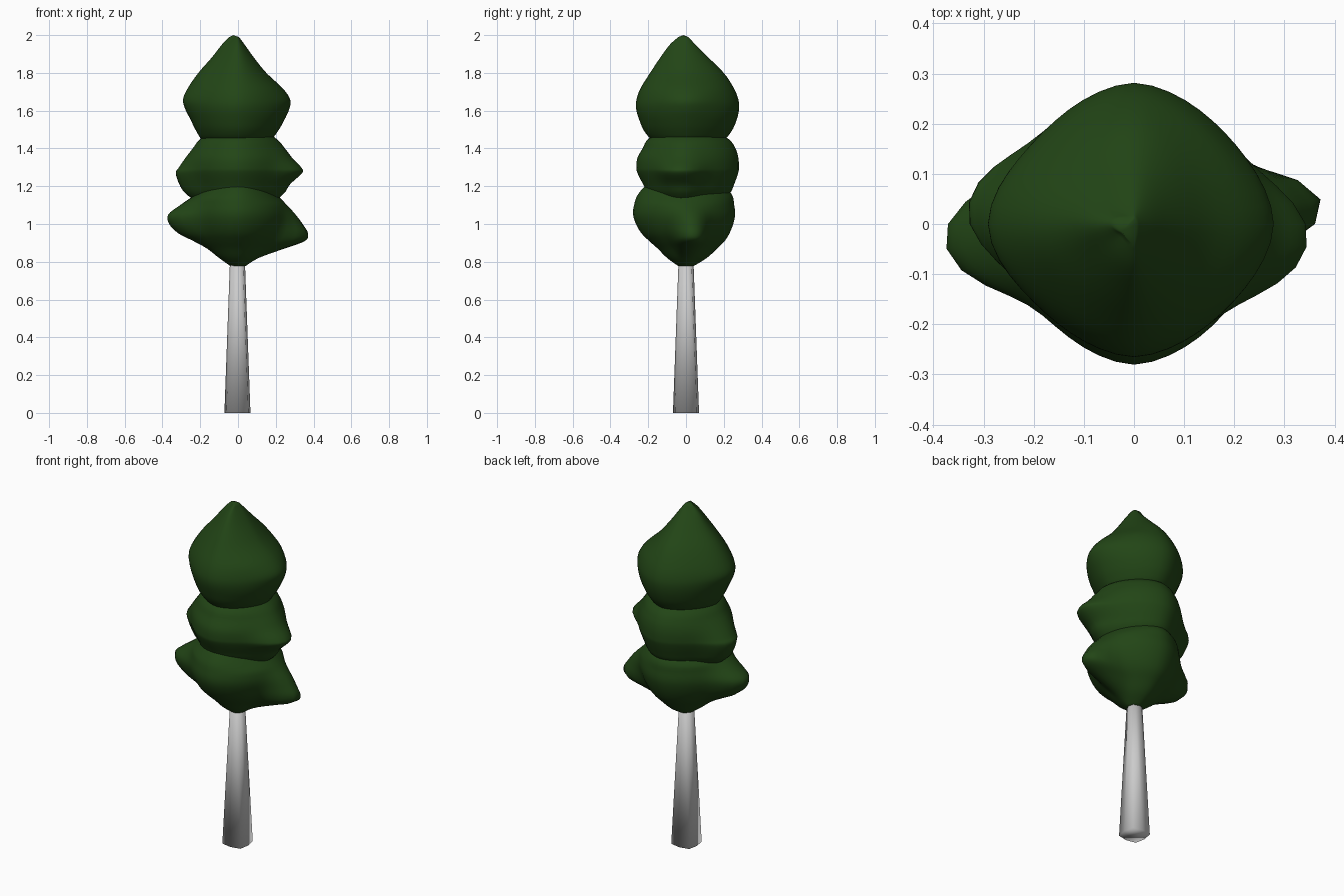
import bpy, bmesh, math

if "Cube" in bpy.data.objects:
    bpy.data.objects.remove(bpy.data.objects["Cube"])

green = bpy.data.materials.new("leaf_green")
green.diffuse_color = (0.016, 0.06, 0.008, 1)
green.use_nodes = True
green.node_tree.nodes["Principled BSDF"].inputs["Base Color"].default_value = green.diffuse_color
SEG = 48


def finish(name, bm, mat=None):
    bmesh.ops.recalc_face_normals(bm, faces=bm.faces)
    me = bpy.data.meshes.new(name)
    bm.to_mesh(me)
    bm.free()
    me.polygons.foreach_set("use_smooth", [True] * len(me.polygons))
    ob = bpy.data.objects.new(name, me)
    bpy.context.collection.objects.link(ob)
    if mat:
        me.materials.append(mat)
    return ob


def catmull(rows, steps=4):
    out = []
    n = len(rows)
    for i in range(n - 1):
        a, b, c, d = (rows[max(0, min(n - 1, i + k))] for k in (-1, 0, 1, 2))
        for s in range(steps):
            t = s / steps
            out.append([0.5 * (2 * q + (r - p) * t + (2 * p - 5 * q + 4 * r - u) * t * t
                               + (3 * q - p - 3 * r + u) * t ** 3)
                        for p, q, r, u in zip(a, b, c, d)])
    return out + [rows[-1]]


def foliage(name, bottom, rows, top, twist, ear_widths=(20, 20), power=1.7):
    """Lofted lump; each row is z and the reach to right, back, left, front.
    Reach beyond the rounded core becomes a narrow side bump turned by twist degrees."""
    bm = bmesh.new()
    rings = []
    for z, right, back, left, front in catmull(rows):
        core = 0.96 * (back + front) / 2
        ring = []
        for i in range(SEG):
            a = 2 * math.pi * i / SEG
            c, s = math.cos(a), math.sin(a)
            rx = min(core, right if c > 0 else left)
            ry = back if s > 0 else front
            r = (abs(c / rx) ** power + abs(s / ry) ** power) ** (-1 / power)
            for reach, mid, width in ((right, 0, ear_widths[0]), (left, 180, ear_widths[1])):
                off = (math.degrees(a) - mid - twist + 180) % 360 - 180
                r += max(0, reach - core) * math.exp(-(off / width) ** 2)
            ring.append(bm.verts.new((r * c, r * s, z)))
        rings.append(ring)
    for lo, hi in zip(rings, rings[1:]):
        for i in range(SEG):
            j = (i + 1) % SEG
            bm.faces.new((lo[i], lo[j], hi[j], hi[i]))
    # Close both ends with a fan
    for ring, tip in ((rings[0], bottom), (rings[-1], top)):
        v = bm.verts.new(tip)
        for i in range(SEG):
            bm.faces.new((ring[i], ring[(i + 1) % SEG], v))
    return finish(name, bm, green)


# Trunk: squarish at the foot, round at the top
bm = bmesh.new()
bmesh.ops.create_cone(bm, cap_ends=True, segments=8, radius1=0.069, radius2=0.036, depth=0.9)
for v in bm.verts:
    if v.co.z < 0 and min(abs(v.co.x), abs(v.co.y)) > 0.01:
        v.co.x *= 1.19
        v.co.y *= 1.19
bmesh.ops.translate(bm, verts=bm.verts, vec=(-0.003, 0, 0.45))
finish("trunk", bm)

# Lower foliage
foliage("lower_foliage", (0, 0, 0.773), [
    (0.777, 0.04, 0.04, 0.04, 0.04),
    (0.82, 0.11, 0.11, 0.10, 0.10),
    (0.87, 0.25, 0.165, 0.165, 0.15),
    (0.91, 0.36, 0.205, 0.24, 0.195),
    (0.95, 0.377, 0.23, 0.32, 0.235),
    (1.00, 0.348, 0.25, 0.37, 0.265),
    (1.05, 0.31, 0.26, 0.375, 0.28),
    (1.10, 0.26, 0.255, 0.31, 0.275),
    (1.16, 0.20, 0.24, 0.22, 0.252),
    (1.23, 0.13, 0.16, 0.14, 0.18),
    (1.28, 0.04, 0.05, 0.04, 0.05)], (0, 0, 1.29), 6, (18, 22))

# Middle foliage
foliage("middle_foliage", (0, 0, 1.03), [
    (1.04, 0.05, 0.05, 0.05, 0.05),
    (1.10, 0.17, 0.16, 0.19, 0.14),
    (1.16, 0.245, 0.23, 0.28, 0.2),
    (1.21, 0.28, 0.255, 0.315, 0.227),
    (1.27, 0.345, 0.276, 0.334, 0.257),
    (1.30, 0.34, 0.28, 0.317, 0.263),
    (1.35, 0.29, 0.277, 0.28, 0.257),
    (1.40, 0.25, 0.262, 0.24, 0.23),
    (1.45, 0.205, 0.225, 0.2, 0.2),
    (1.51, 0.11, 0.12, 0.11, 0.11),
    (1.54, 0.04, 0.04, 0.04, 0.04)], (0, 0, 1.545), -7, (24, 24))

# Top foliage
foliage("top_foliage", (0, 0, 1.39), [
    (1.40, 0.06, 0.06, 0.06, 0.06),
    (1.44, 0.165, 0.19, 0.18, 0.17),
    (1.49, 0.21, 0.24, 0.22, 0.22),
    (1.55, 0.245, 0.268, 0.25, 0.247),
    (1.61, 0.272, 0.281, 0.28, 0.264),
    (1.66, 0.276, 0.277, 0.291, 0.262),
    (1.72, 0.235, 0.253, 0.265, 0.24),
    (1.80, 0.15, 0.2, 0.21, 0.19),
    (1.88, 0.085, 0.12, 0.14, 0.137),
    (1.95, 0.035, 0.05, 0.085, 0.085),
    (1.99, 0.005, 0.012, 0.045, 0.04)], (-0.025, -0.015, 2.0), 0, (30, 30))
